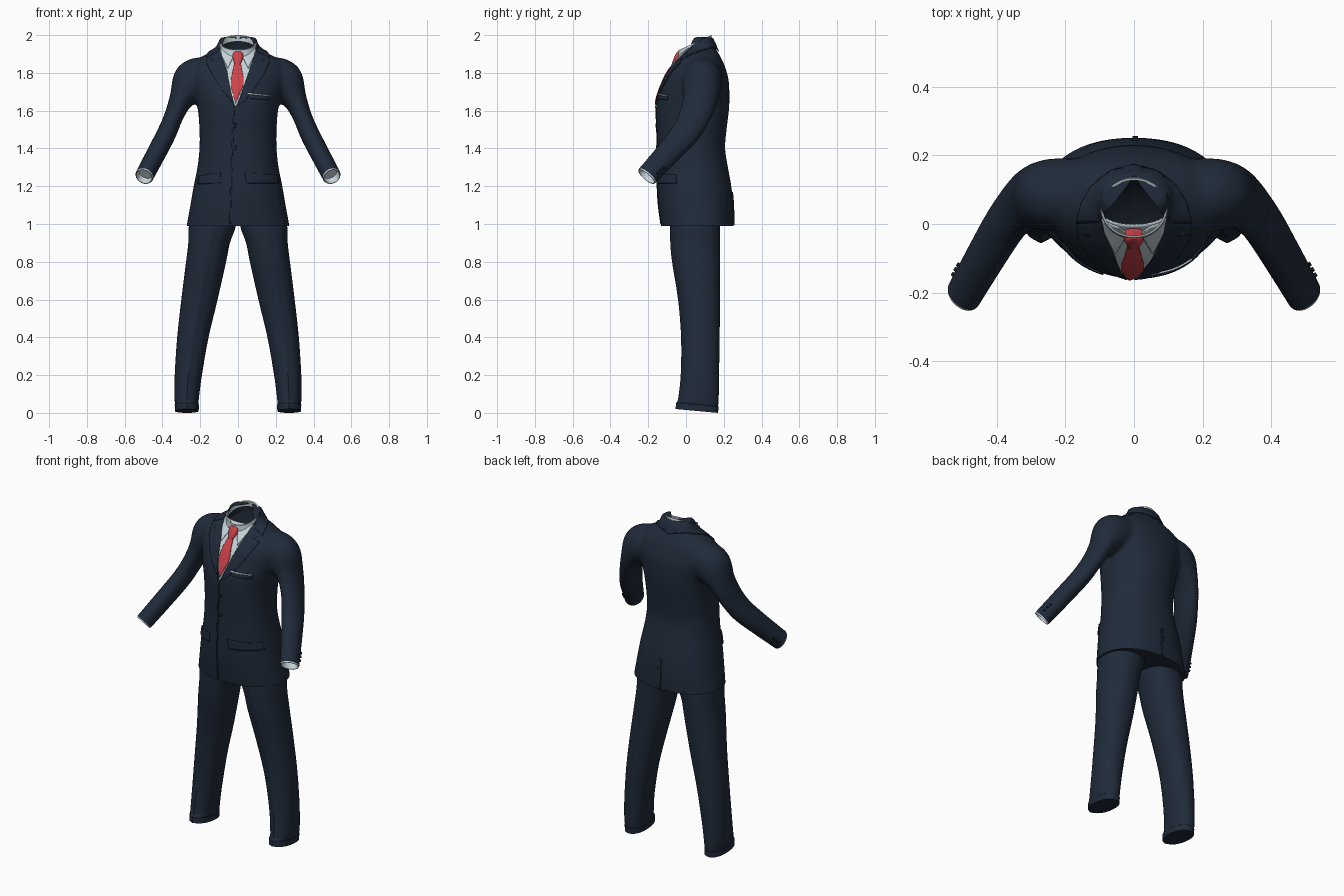
import bpy, bmesh, math
from mathutils import Vector
from mathutils.bvhtree import BVHTree

if "Cube" in bpy.data.objects:
    bpy.data.objects.remove(bpy.data.objects["Cube"])


def material(name, r, g, b):
    m = bpy.data.materials.new(name)
    m.diffuse_color = (r, g, b, 1)
    m.use_nodes = True
    m.node_tree.nodes["Principled BSDF"].inputs["Base Color"].default_value = m.diffuse_color
    return m


NAVY = material("navy cloth", 0.0145, 0.0235, 0.042)
SHIRT = material("pale shirt", 0.56, 0.65, 0.69)
RED = material("red tie", 0.62, 0.055, 0.065)
LINING = material("dark lining", 0.008, 0.012, 0.02)
BUTTON = material("dark button", 0.01, 0.014, 0.024)


def activate(ob):
    bpy.ops.object.select_all(action='DESELECT')
    ob.select_set(True)
    bpy.context.view_layer.objects.active = ob


def finish(bm, name, mat, angle=40):
    me = bpy.data.meshes.new(name)
    bm.to_mesh(me)
    bm.free()
    ob = bpy.data.objects.new(name, me)
    bpy.context.collection.objects.link(ob)
    me.materials.append(mat)
    activate(ob)
    bpy.ops.object.shade_smooth_by_angle(angle=math.radians(angle))
    return ob


def spline(rows, steps):
    """Catmull-Rom interpolation of rows of numbers."""
    out = []
    for i in range(len(rows) - 1):
        quad = [rows[max(i - 1, 0)], rows[i], rows[i + 1], rows[min(i + 2, len(rows) - 1)]]
        for s in range(steps):
            t = s / steps
            out.append([0.5 * (2 * b + (c - a) * t + (2 * a - 5 * b + 4 * c - d) * t * t
                               + (3 * b - a - 3 * c + d) * t ** 3) for a, b, c, d in zip(*quad)])
    return out + [list(rows[-1])]


def skin(bm, rings, caps=(True, True)):
    vs = [[bm.verts.new(p) for p in ring] for ring in rings]
    n = len(vs[0])
    faces = [bm.faces.new((a[i], a[(i + 1) % n], b[(i + 1) % n], b[i]))
             for a, b in zip(vs, vs[1:]) for i in range(n)]
    faces += [bm.faces.new(vs[k]) for k, on in zip((0, -1), caps) if on]
    bmesh.ops.recalc_face_normals(bm, faces=faces)


def section(z, cx, rx, yf, yb, n=2.2, crease=0.0, seg=56):
    """Rounded horizontal ring between front yf and back yb."""
    ring = []
    for i in range(seg):
        t = 2 * math.pi * i / seg
        c, s = math.cos(t), math.sin(t)
        x = cx + rx * math.copysign(abs(c) ** (2 / n), c)
        y = (yf + yb) / 2 + (yb - yf) / 2 * math.copysign(abs(s) ** (2 / n), s)
        y -= crease * math.exp(-((t - 1.5 * math.pi) / 0.13) ** 2)
        ring.append(Vector((x, y, z)))
    return ring


def cross(p, T, a, b, side, seg=32):
    """Elliptical ring round p, across direction T."""
    T = T.normalized()
    v = (Vector((0, 1, 0)) - T * T.y).normalized()
    u = v.cross(T)
    pts = [p + u * a * math.cos(2 * math.pi * i / seg) + v * b * math.sin(2 * math.pi * i / seg)
           for i in range(seg)]
    return [Vector((q.x * side, q.y, q.z)) for q in pts]


# Jacket body and sleeves, fused into one smooth skin
TORSO = [(0.93, 0, .28, -.125, .25), (0.99, 0, .272, -.132, .251), (1.1, 0, .252, -.147, .25),
         (1.2, 0, .235, -.153, .24), (1.3, 0, .215, -.153, .222), (1.4, 0, .204, -.153, .207),
         (1.5, 0, .204, -.155, .215), (1.6, 0, .212, -.158, .227), (1.67, 0, .228, -.15, .23),
         (1.75, 0, .25, -.12, .227), (1.8, 0, .255, -.096, .217), (1.85, 0, .24, -.058, .2),
         (1.89, 0, .185, -.024, .18), (1.93, 0, .112, 0, .157), (1.98, 0, .09, .02, .142)]
ARM = [(.17, .085, 1.775, .112, .105), (.24, .085, 1.748, .115, .105), (.30, .075, 1.66, .066, .092),
       (.34, .045, 1.57, .051, .085), (.378, -.005, 1.48, .052, .077), (.432, -.095, 1.375, .052, .068),
       (.495, -.205, 1.255, .05, .06), (.515, -.24, 1.215, .05, .06)]
WRIST = Vector(ARM[-2][:3])
WDIR = Vector((.065, -.115, -.125)).normalized()

bm = bmesh.new()
skin(bm, [section(*r) for r in spline(TORSO, 4)])
arm = spline(ARM, 5)
for side in (1, -1):
    P = [Vector(r[:3]) for r in arm]
    skin(bm, [cross(P[i], P[min(i + 1, len(P) - 1)] - P[max(i - 1, 0)], r[3], r[4], side)
              for i, r in enumerate(arm)])
jacket = finish(bm, "jacket", NAVY)
mod = jacket.modifiers.new("fuse", 'REMESH')
mod.mode = 'VOXEL'
mod.voxel_size = 0.011
mod = jacket.modifiers.new("relax", 'SMOOTH')
mod.factor = 0.5
mod.iterations = 7
for m in list(jacket.modifiers):
    bpy.ops.object.modifier_apply(modifier=m.name)

bm = bmesh.new()
bm.from_mesh(jacket.data)
BODY = BVHTree.FromBMesh(bm)


def trim(co, no, keep):
    verts = [v for v in bm.verts if keep(v.co)]
    ok = set(verts)
    geom = verts + [e for e in bm.edges if all(v in ok for v in e.verts)] \
        + [f for f in bm.faces if all(v in ok for v in f.verts)]
    bmesh.ops.bisect_plane(bm, geom=geom, plane_co=co, plane_no=no, clear_outer=True)


trim((0, 0, .99), (0, 0, -1), lambda c: c.z < 1.1 and abs(c.x) < .4)
bmesh.ops.holes_fill(bm, edges=[e for e in bm.edges if e.is_boundary], sides=0)
trim((0, -.04, 1.90), Vector((0, -.46, 1)).normalized(), lambda c: c.z > 1.8 and abs(c.x) < .2)
for s in (1, -1):
    trim((WRIST.x * s, WRIST.y, WRIST.z), (WDIR.x * s, WDIR.y, WDIR.z),
         lambda c: c.x * s > .36 and c.z < 1.5)
bm.to_mesh(jacket.data)
bm.free()
activate(jacket)
bpy.ops.object.shade_smooth_by_angle(angle=math.radians(45))


def drape(name, mat, pts, lift, axis='front', thick=.005, cell=.012):
    """Lay a flat outline onto the body, seen from the front, back or top."""
    d = Vector({'front': (0, 1, 0), 'back': (0, -1, 0), 'top': (0, 0, -1)}[axis])
    place = (lambda a, b: Vector((a, b, 3))) if axis == 'top' else (lambda a, b: Vector((a, -3 * d.y, b)))
    bm = bmesh.new()
    bm.faces.new([bm.verts.new(place(a, b)) for a, b in pts])
    bmesh.ops.triangulate(bm, faces=bm.faces[:])
    k = 1 if axis == 'top' else 2
    for ax, vals in ((0, [p[0] for p in pts]), (k, [p[1] for p in pts])):
        no = Vector((0, 0, 0))
        no[ax] = 1
        v = min(vals) + cell
        while v < max(vals):
            bmesh.ops.bisect_plane(bm, geom=bm.verts[:] + bm.edges[:] + bm.faces[:],
                                   plane_co=no * v, plane_no=no)
            v += cell
    for f in bm.faces:
        f.normal_update()
        if f.normal.dot(d) > 0:
            f.normal_flip()
    for v in bm.verts:
        hit, nor = BODY.ray_cast(v.co, d)[:2]
        if hit is None:
            hit, nor = BODY.find_nearest(v.co + d * 3)[:2]
        v.co = hit + nor * lift
    ob = finish(bm, name, mat)
    m = ob.modifiers.new("cloth", 'SOLIDIFY')
    m.thickness = thick
    m.offset = -1
    return ob


def flip(pts):
    return [(-a, b) for a, b in pts]


# Shirt front and tie blade
drape("shirt_front", SHIRT, [(-.1, 1.925), (-.06, 1.80), (-.016, 1.625), (-.004, 1.635),
                             (.055, 1.80), (.1, 1.925)], .003)
drape("tie_blade", RED, [(-.016, 1.86), (.012, 1.86), (.029, 1.77), (.028, 1.73), (-.013, 1.637),
                         (-.037, 1.73), (-.036, 1.77)], .010)
bm = bmesh.new()
skin(bm, [section(*r, n=2.8, seg=20) for r in
          [(1.838, -.002, .012, -.078, -.04), (1.85, -.002, .018, -.075, -.03),
           (1.885, 0, .029, -.062, -.015), (1.905, 0, .027, -.052, -.01), (1.912, 0, .018, -.045, -.01)]])
finish(bm, "tie_knot", RED)

# Lapels, jacket collar and shirt collar points
LAPEL = [(.098, 1.93), (.055, 1.80), (.0, 1.63), (.03, 1.645), (.085, 1.71), (.13, 1.78), (.165, 1.85),
         (.125, 1.862), (.16, 1.885), (.12, 1.925)]
LEFT = flip(LAPEL)
LEFT[2] = (-.022, 1.615)
drape("right_lapel", NAVY, LAPEL, .007)
drape("left_lapel", NAVY, LEFT, .007)
half = [(.165, .005), (.152, .06), (.12, .11), (.065, .15), (0, .168)]
inner = [(.098, .01), (.1, .05), (.085, .095), (.05, .125), (0, .137)]
drape("jacket_collar", NAVY, half + flip(half[:-1])[::-1] + flip(inner) + inner[:-1][::-1], .009, 'top')
WING = [(.016, 1.895), (.045, 1.92), (.09, 1.925), (.085, 1.885), (.054, 1.82)]
for nm, pts in (("right_collar_point", WING), ("left_collar_point", flip(WING))):
    drape(nm, SHIRT, pts, .011)

# Shirt collar band, tilted up to the back, with the dark neck inside
def tilted(rx, yf, yb, drop):
    ring = section(0, 0, rx, yf, yb, 2, seg=48)
    for p in ring:
        p.z = 1.92 + .46 * (p.y + .04) - drop
    return ring


bm = bmesh.new()
skin(bm, [tilted(.104, -.046, .142, .06), tilted(.097, -.04, .134, 0),
          tilted(.09, -.034, .127, 0), tilted(.092, -.036, .129, .03)], (False, False))
finish(bm, "shirt_collar", SHIRT)
bm = bmesh.new()
skin(bm, [tilted(.0925, -.036, .129, .028), tilted(.09, -.034, .127, .06), tilted(.05, 0, .09, .085)],
     (False, True))
bmesh.ops.reverse_faces(bm, faces=bm.faces[:])
finish(bm, "neck_lining", LINING)

# Shirt cuffs, hollow at the wrist
for s, nm in ((1, "right"), (-1, "left")):
    bm = bmesh.new()
    skin(bm, [cross(WRIST + WDIR * t, WDIR, .05 * k, .06 * k, s) for t, k in
              ((-.04, .93), (.007, .93), (.007, .86), (-.03, .84))], (False, True))
    finish(bm, nm + "_cuff", SHIRT)

# Pockets, front closing edge and back vent
drape("right_pocket_flap", NAVY, [(.035, 1.272), (.2, 1.262), (.212, 1.215), (.045, 1.215)], .007)
drape("left_pocket_flap", NAVY, [(-.2, 1.255), (-.09, 1.275), (-.088, 1.218), (-.21, 1.21)], .007)
drape("breast_welt", NAVY, [(.045, 1.685), (.165, 1.675), (.165, 1.655), (.045, 1.665)], .005)
drape("pocket_square", SHIRT, [(.05, 1.692), (.165, 1.682), (.165, 1.675), (.05, 1.685)], .008)
drape("front_edge", NAVY, [(-.025, 1.62), (-.018, 1.62), (-.03, 1.3), (-.038, 1.0), (-.045, 1.0),
                           (-.038, 1.3)], .004, cell=.03)
drape("back_vent", NAVY, [(-.004, 1.17), (.012, 1.17), (.012, .995), (-.004, .995)], .005, 'back')


def button(name, near, r):
    hit, nor = BODY.find_nearest(near)[:2]
    bm = bmesh.new()
    bmesh.ops.create_cone(bm, cap_ends=True, segments=16, radius1=r, radius2=r * .85, depth=.008)
    bmesh.ops.transform(bm, verts=bm.verts[:], matrix=nor.to_track_quat('Z', 'Y').to_matrix().to_4x4())
    bmesh.ops.translate(bm, verts=bm.verts[:], vec=hit + nor * .003)
    finish(bm, name, BUTTON)


for i, z in enumerate((1.52, 1.405)):
    button("front_button_%d" % i, Vector((-.016, -.2, z)), .011)
for s in (1, -1):
    for i in range(3):
        p = WRIST - WDIR * (.03 + .022 * i) + Vector((.06, .05, -.01))
        button("sleeve_button", Vector((p.x * s, p.y, p.z)), .007)

# Trousers: two creased legs with turned hems
LEG = [(.07, .272, .064, -.036, .173), (.2, .263, .072, -.022, .175), (.4, .239, .083, -.02, .178),
       (.6, .204, .096, -.036, .18), (.8, .169, .106, -.068, .18), (.9, .153, .11, -.077, .18),
       (1.0, .134, .125, -.08, .18), (1.15, .11, .11, -.08, .17)]
for s, nm in ((1, "right"), (-1, "left")):
    rows = [(0, .271, .063, -.05, .17), (.034, .271, .064, -.046, .172), (.036, .271, .062, -.043, .17)]
    bm = bmesh.new()
    rings = [section(z, cx * s, rx, yf, yb, 2.2, .006) for z, cx, rx, yf, yb in rows + spline(LEG, 4)]
    for ring in rings[:3]:
        for p in ring:
            p.z += .02 * max(0, .17 - p.y) / .22
    skin(bm, rings)
    finish(bm, nm + "_trouser_leg", NAVY)
